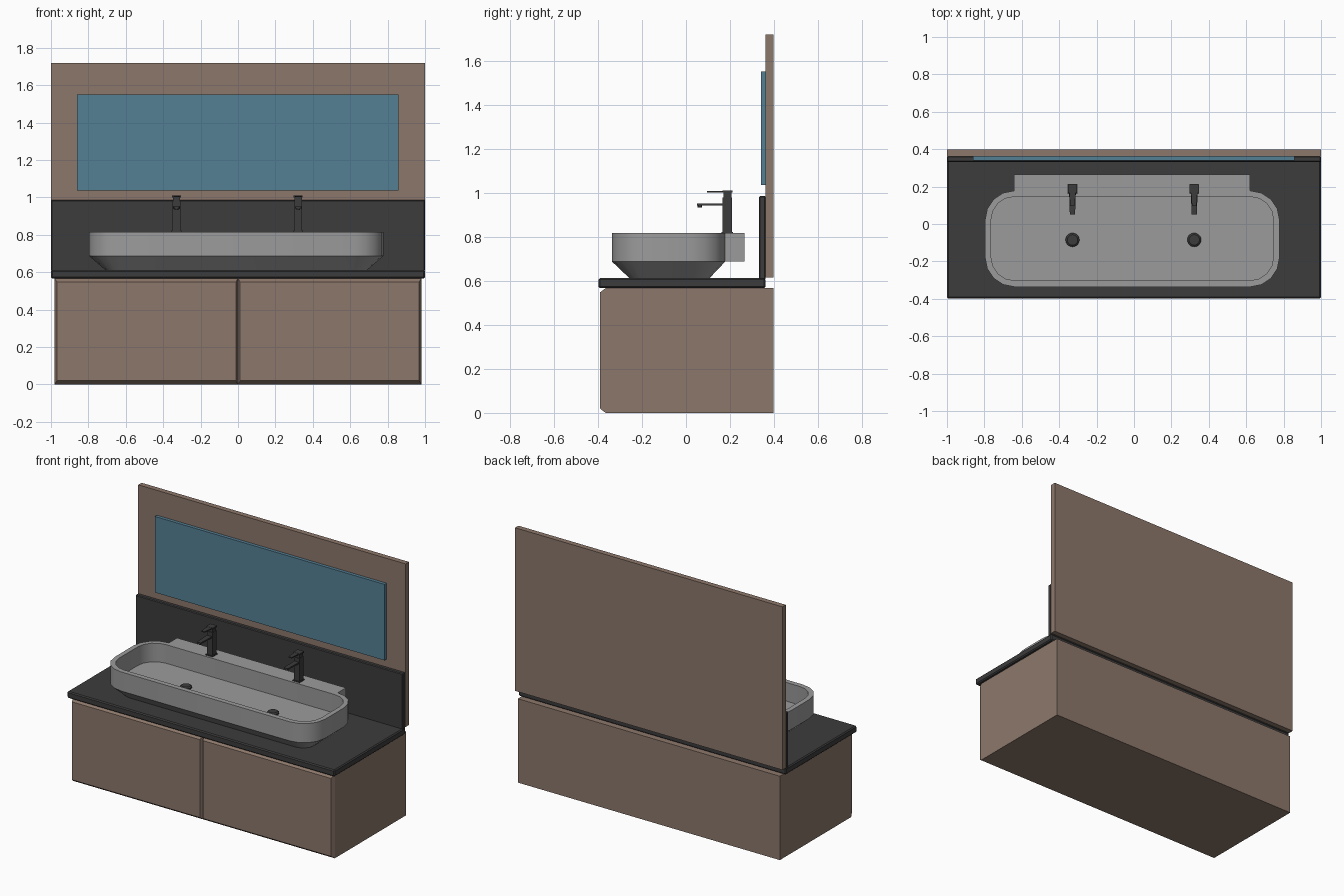
import bpy, bmesh, math

if "Cube" in bpy.data.objects:
    bpy.data.objects.remove(bpy.data.objects["Cube"])


def material(name, rgb):
    m = bpy.data.materials.new(name)
    m.diffuse_color = (*rgb, 1)
    m.use_nodes = True
    m.node_tree.nodes["Principled BSDF"].inputs["Base Color"].default_value = m.diffuse_color
    return m


WOOD = material("brown wood", (0.265, 0.187, 0.146))
DARK = material("charcoal", (0.045, 0.045, 0.045))
GREY = material("grey ceramic", (0.33, 0.33, 0.33))
GLASS = material("blue mirror glass", (0.091, 0.217, 0.30))


def finish(name, bm, mat, smooth=False):
    bmesh.ops.recalc_face_normals(bm, faces=bm.faces[:])
    me = bpy.data.meshes.new(name)
    bm.to_mesh(me)
    bm.free()
    me.materials.append(mat)
    ob = bpy.data.objects.new(name, me)
    bpy.context.collection.objects.link(ob)
    if smooth:
        bpy.ops.object.select_all(action='DESELECT')
        ob.select_set(True)
        bpy.context.view_layer.objects.active = ob
        bpy.ops.object.shade_smooth_by_angle(angle=math.radians(30))
    return ob


def loft(name, loops, mat, smooth=False):
    """Skin a stack of equal-length point loops and cap both ends."""
    bm = bmesh.new()
    rings = [[bm.verts.new(p) for p in lp] for lp in loops]
    n = len(rings[0])
    for a, b in zip(rings, rings[1:]):
        for i in range(n):
            j = (i + 1) % n
            bm.faces.new((a[i], a[j], b[j], b[i]))
    bm.faces.new(rings[0][::-1])
    bm.faces.new(rings[-1])
    return finish(name, bm, mat, smooth)


def box(name, x, y, z, mat, bevel=0):
    bm = bmesh.new()
    bmesh.ops.create_cube(bm, size=1)
    for v in bm.verts:
        v.co = [(r[0] + r[1]) / 2 + c * (r[1] - r[0]) for r, c in zip((x, y, z), v.co)]
    if bevel:
        bmesh.ops.bevel(bm, geom=bm.edges[:], offset=bevel, segments=1, affect='EDGES')
    return finish(name, bm, mat)


def rounded(x0, x1, y0, y1, r, z, seg=4):
    pts = []
    for k, (cx, cy) in enumerate(((x1 - r, y1 - r), (x0 + r, y1 - r),
                                  (x0 + r, y0 + r), (x1 - r, y0 + r))):
        for i in range(seg + 1):
            a = math.pi / 2 * (k + i / seg)
            pts.append((cx + r * math.cos(a), cy + r * math.sin(a), z))
    return pts


def circle(cx, cy, r, z, n=20):
    return [(cx + r * math.cos(2 * math.pi * i / n),
             cy + r * math.sin(2 * math.pi * i / n), z) for i in range(n)]


# cabinet carcass and two drawer fronts with chamfered faces
box("cabinet", (-0.98, 0.98), (-0.365, 0.397), (0, 0.567), WOOD)


def drawer(name, x0, x1):
    def rect(dx, dz, y):
        return [(x0 + dx, y, dz), (x1 - dx, y, dz),
                (x1 - dx, y, 0.567 - dz), (x0 + dx, y, 0.567 - dz)]
    loft(name, [rect(0, 0, -0.365), rect(0.012, 0.02, -0.391)], WOOD)


drawer("drawer_front_left", -0.98, 0)
drawer("drawer_front_right", 0, 0.98)

# stone counter and backsplash, wall panel, mirror
box("countertop", (-1, 1), (-0.398, 0.362), (0.567, 0.612), DARK, 0.007)
box("backsplash", (-1, 1), (0.332, 0.362), (0.605, 0.986), DARK, 0.005)
box("wall_panel", (-1, 1), (0.362, 0.398), (0.615, 1.718), WOOD)
box("mirror", (-0.86, 0.858), (0.34, 0.3625), (1.036, 1.55), GLASS)

# basin: tapered foot, upright wall, rim, hollow inside
TOP, MID = 0.816, 0.687
X0, X1, Y0, Y1 = -0.796, 0.778, -0.336, 0.178
loft("basin", [
    rounded(X0 + 0.088, X1 - 0.088, Y0 + 0.08, Y1 - 0.072, 0.08, 0.611),
    rounded(X0, X1, Y0, Y1, 0.156, MID),
    rounded(X0, X1, Y0, Y1, 0.156, TOP),
    rounded(X0 + 0.032, X1 - 0.032, Y0 + 0.034, Y1 - 0.032, 0.124, TOP),
    rounded(X0 + 0.032, X1 - 0.032, Y0 + 0.034, Y1 - 0.032, 0.124, MID + 0.003),
], GREY, True)
box("basin_tap_ledge", (-0.641, 0.621), (0.177, 0.265), (MID, TOP), GREY)

# taps and drains
for side, cx in (("left", -0.329), ("right", 0.322)):
    def slab(part, w0, w1, y0, y1, z0, z1):
        loft(f"tap_{part}_{side}", [
            [(cx - w, y, z0), (cx + w, y, z0), (cx + w, y, z1), (cx - w, y, z1)]
            for w, y in ((w0, y0), (w1, y1))], DARK)
    box(f"tap_base_{side}", (cx - 0.026, cx + 0.026), (0.161, 0.214), (0.814, 0.822), DARK)
    box(f"tap_body_{side}", (cx - 0.021, cx + 0.021), (0.166, 0.21), (0.82, 0.978), DARK)
    box(f"tap_cap_{side}", (cx - 0.019, cx + 0.019), (0.17, 0.207), (0.976, 1.002), DARK)
    slab("handle_plate", 0.024, 0.024, 0.165, 0.212, 1.000, 1.010)
    slab("lever", 0.012, 0.017, 0.096, 0.167, 1.002, 1.009)
    slab("spout", 0.014, 0.018, 0.05, 0.168, 0.941, 0.951)
    loft(f"tap_nozzle_{side}", [circle(cx, 0.063, 0.01, z, 12) for z in (0.934, 0.943)], DARK, True)
    loft(f"drain_{side}", [
        circle(cx, -0.085, 0.024, MID), circle(cx, -0.085, 0.024, 0.698),
        circle(cx, -0.085, 0.037, 0.699), circle(cx, -0.085, 0.037, 0.706),
        circle(cx, -0.085, 0.028, 0.713)], DARK, True)
